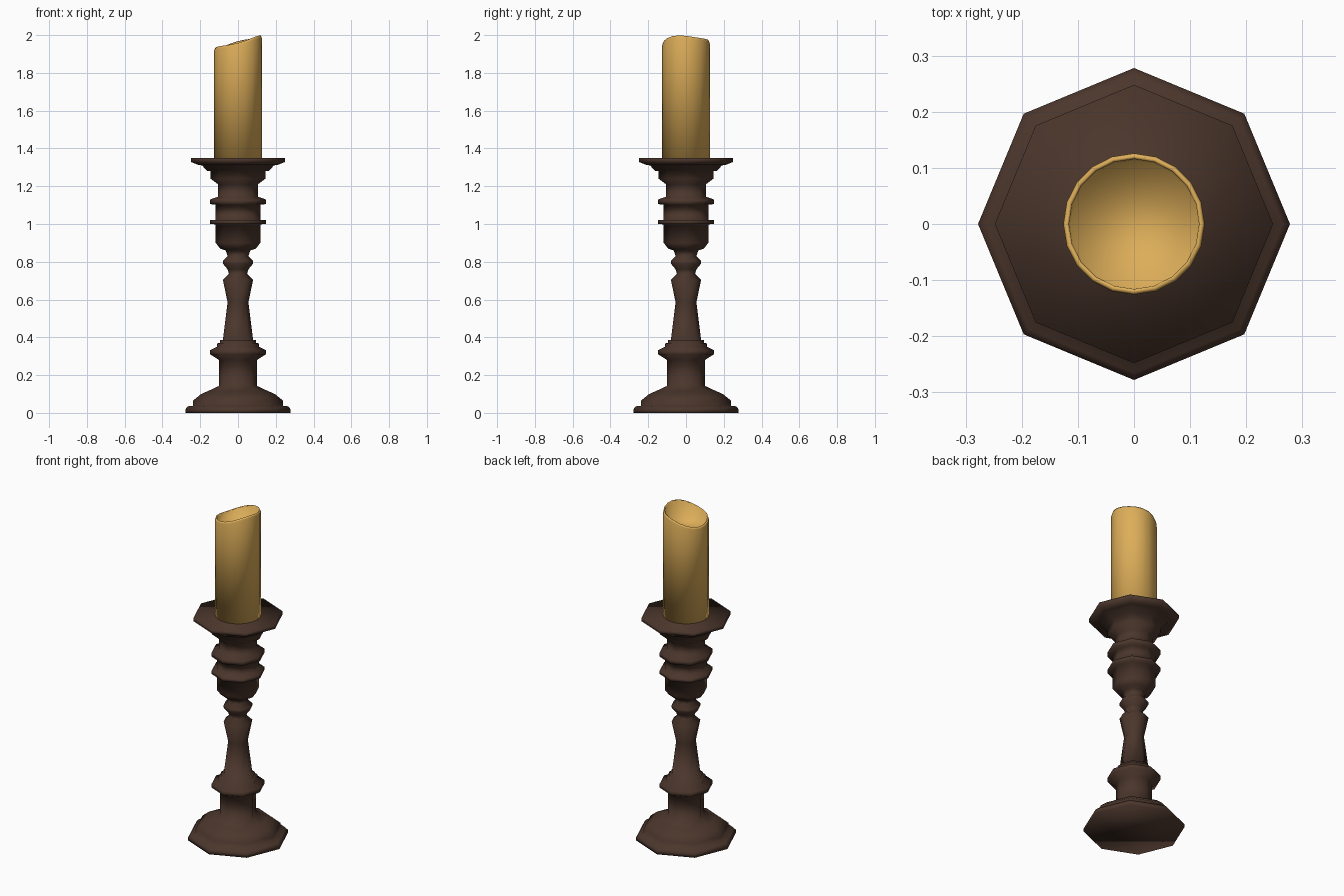
import bpy, bmesh
from math import sin, cos, pi


def lathe(name, rings, sides, colour):
    """Skin rings of (radius, height) where height is a number or a function of angle."""
    bm = bmesh.new()
    loops = []
    for r, h in rings:
        loop = []
        for i in range(sides):
            a = 2 * pi * i / sides
            z = h(a) if callable(h) else h
            loop.append(bm.verts.new((r * cos(a), r * sin(a), z)))
        loops.append(loop)
    for lo, hi in zip(loops, loops[1:]):
        for i in range(sides):
            j = (i + 1) % sides
            bm.faces.new((lo[i], lo[j], hi[j], hi[i]))
    bm.faces.new(loops[0][::-1])
    bm.faces.new(loops[-1])
    for f in bm.faces:
        f.smooth = True
    mesh = bpy.data.meshes.new(name)
    bm.to_mesh(mesh)
    bm.free()
    mat = bpy.data.materials.new(name + "_material")
    mat.diffuse_color = colour
    mesh.materials.append(mat)
    obj = bpy.data.objects.new(name, mesh)
    bpy.context.collection.objects.link(obj)
    return obj


# Turned octagonal holder: foot, stem, rings, cup and drip plate
holder = [
    (0.278, 0.0), (0.278, 0.02), (0.265, 0.035), (0.238, 0.037), (0.238, 0.065),
    (0.195, 0.10), (0.16, 0.115), (0.10, 0.143), (0.10, 0.28),
    (0.147, 0.31), (0.147, 0.333), (0.11, 0.35), (0.11, 0.368), (0.095, 0.37),
    (0.095, 0.385), (0.08, 0.387), (0.055, 0.585), (0.08, 0.705),
    (0.048, 0.735), (0.055, 0.76), (0.08, 0.79), (0.08, 0.805), (0.055, 0.83),
    (0.065, 0.86), (0.095, 0.87), (0.118, 0.90), (0.118, 0.998),
    (0.147, 1.0), (0.147, 1.02), (0.118, 1.022), (0.118, 1.103),
    (0.147, 1.105), (0.147, 1.13), (0.105, 1.145), (0.105, 1.21),
    (0.145, 1.24), (0.145, 1.28), (0.165, 1.282), (0.19, 1.31),
    (0.21, 1.313), (0.248, 1.328), (0.248, 1.35),
]
lathe("candle_holder", holder, 8, (0.07, 0.037, 0.025, 1))


# Candle with an uneven melted rim and a hollow top
def rim(a):
    return 1.963 + 0.033 * cos(a) - 0.005 * sin(3 * a)


candle = [(0.126, 1.349), (0.126, lambda a: rim(a) - 0.012), (0.122, rim),
          (0.116, lambda a: rim(a) - 0.004), (0.113, 1.885)]
lathe("candle", candle, 20, (0.72, 0.42, 0.10, 1))
